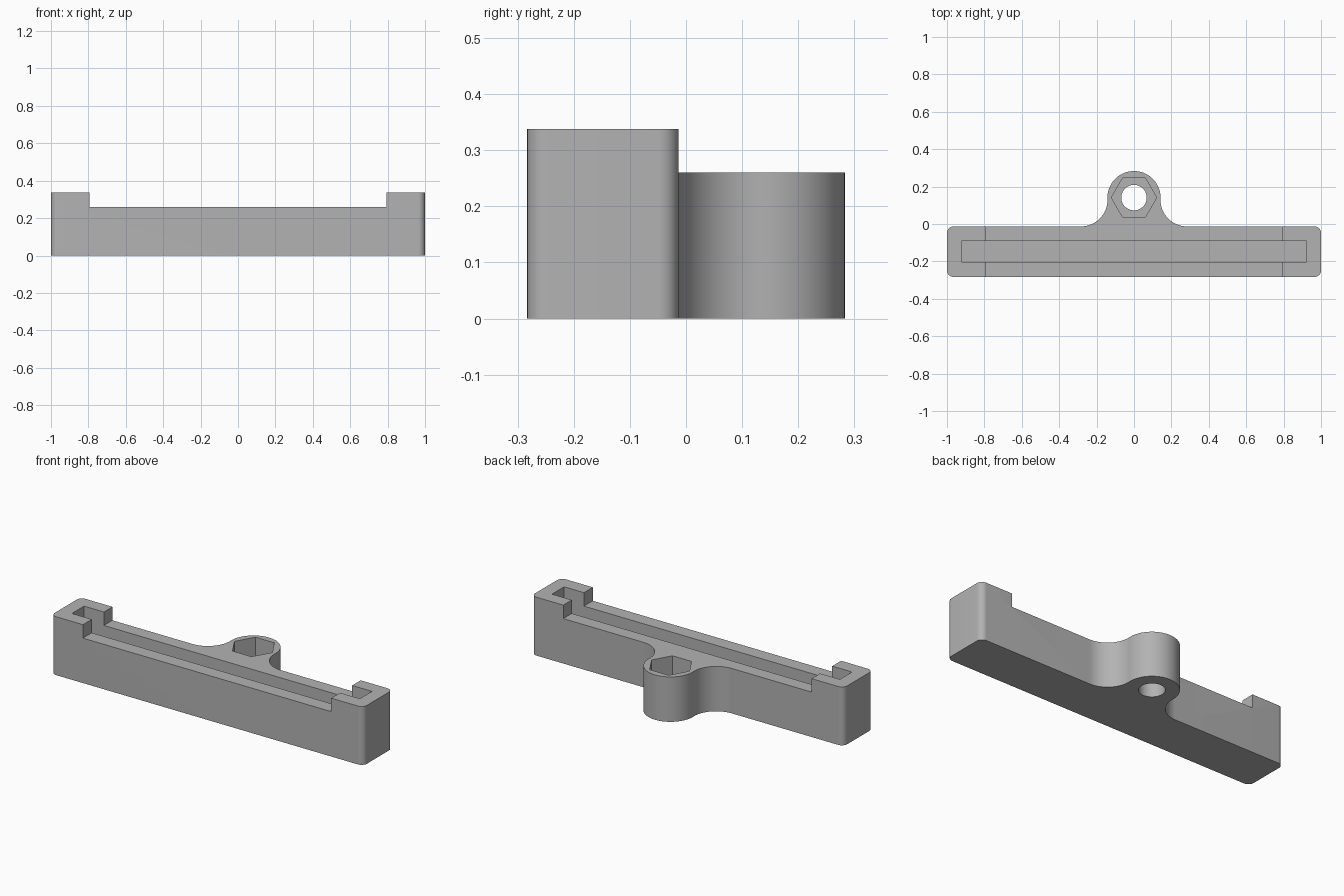
import bpy, bmesh
from math import sin, cos, pi, radians, atan2

cube = bpy.data.objects.get("Cube")
if cube:
    bpy.data.objects.remove(cube, do_unlink=True)

HEIGHT, RAIL, FLOOR = 0.338, 0.26, 0.08
FRONT, BACK, CORNER = -0.283, -0.013, 0.035
BOSS_Y, BOSS_R, FILLET = 0.141, 0.142, 0.142

grey = bpy.data.materials.new("grey plastic")
grey.use_nodes = True
colour = (0.45, 0.45, 0.45, 1)
grey.diffuse_color = colour
grey.node_tree.nodes["Principled BSDF"].inputs["Base Color"].default_value = colour


def arc(cx, cy, r, start, end, steps):
    """Points along an arc, angles in radians."""
    angles = [start + (end - start) * i / steps for i in range(steps + 1)]
    return [(cx + r * cos(a), cy + r * sin(a)) for a in angles]


def prism(name, outline, z0, z1):
    """Solid made by extruding an outline upwards."""
    bm = bmesh.new()
    face = bm.faces.new([bm.verts.new((x, y, z0)) for x, y in outline])
    top = bmesh.ops.extrude_face_region(bm, geom=[face])["geom"]
    verts = [v for v in top if isinstance(v, bmesh.types.BMVert)]
    bmesh.ops.translate(bm, verts=verts, vec=(0, 0, z1 - z0))
    bmesh.ops.recalc_face_normals(bm, faces=bm.faces)
    mesh = bpy.data.meshes.new(name)
    bm.to_mesh(mesh)
    bm.free()
    mesh.materials.append(grey)
    obj = bpy.data.objects.new(name, mesh)
    bpy.context.collection.objects.link(obj)
    return obj


def rect(x, y0, y1):
    return [(-x, y0), (x, y0), (x, y1), (-x, y1)]


# Right half of the plan: rounded bar corners, concave fillet, round boss
fy = BACK + FILLET
fx = ((FILLET + BOSS_R) ** 2 - (BOSS_Y - fy) ** 2) ** 0.5
touch = atan2(fy - BOSS_Y, fx)
half = arc(1 - CORNER, FRONT + CORNER, CORNER, -pi / 2, 0, 10)
half += arc(1 - CORNER, BACK - CORNER, CORNER, 0, pi / 2, 10)
half += arc(fx, fy, FILLET, -pi / 2, touch - pi, 24)
half += arc(0, BOSS_Y, BOSS_R, touch, pi / 2, 28)[1:]
plan = half + [(-x, y) for x, y in reversed(half[:-1])]
holder = prism("slotted_holder", plan, 0, HEIGHT)

# Lowered middle, long slot, nut pocket and bolt hole
cutters = [
    prism("middle_cutter", rect(0.795, -0.5, 0.5), RAIL, 0.6),
    prism("slot_cutter", rect(0.922, -0.202, -0.091), FLOOR, 0.6),
    prism("nut_cutter", arc(0, BOSS_Y, 0.121, 0, 2 * pi, 6)[:-1], FLOOR, 0.6),
    prism("bolt_cutter", arc(0, BOSS_Y, 0.068, 0, 2 * pi, 48)[:-1], -0.2, 0.6),
]
bpy.context.view_layer.objects.active = holder
for cutter in cutters:
    mod = holder.modifiers.new(cutter.name, 'BOOLEAN')
    mod.operation = 'DIFFERENCE'
    mod.solver = 'EXACT'
    mod.object = cutter
    bpy.ops.object.modifier_apply(modifier=mod.name)
    bpy.data.objects.remove(cutter, do_unlink=True)

# Smooth round walls with crisp edges
bpy.ops.object.select_all(action='DESELECT')
holder.select_set(True)
bpy.ops.object.shade_smooth_by_angle(angle=radians(30))
